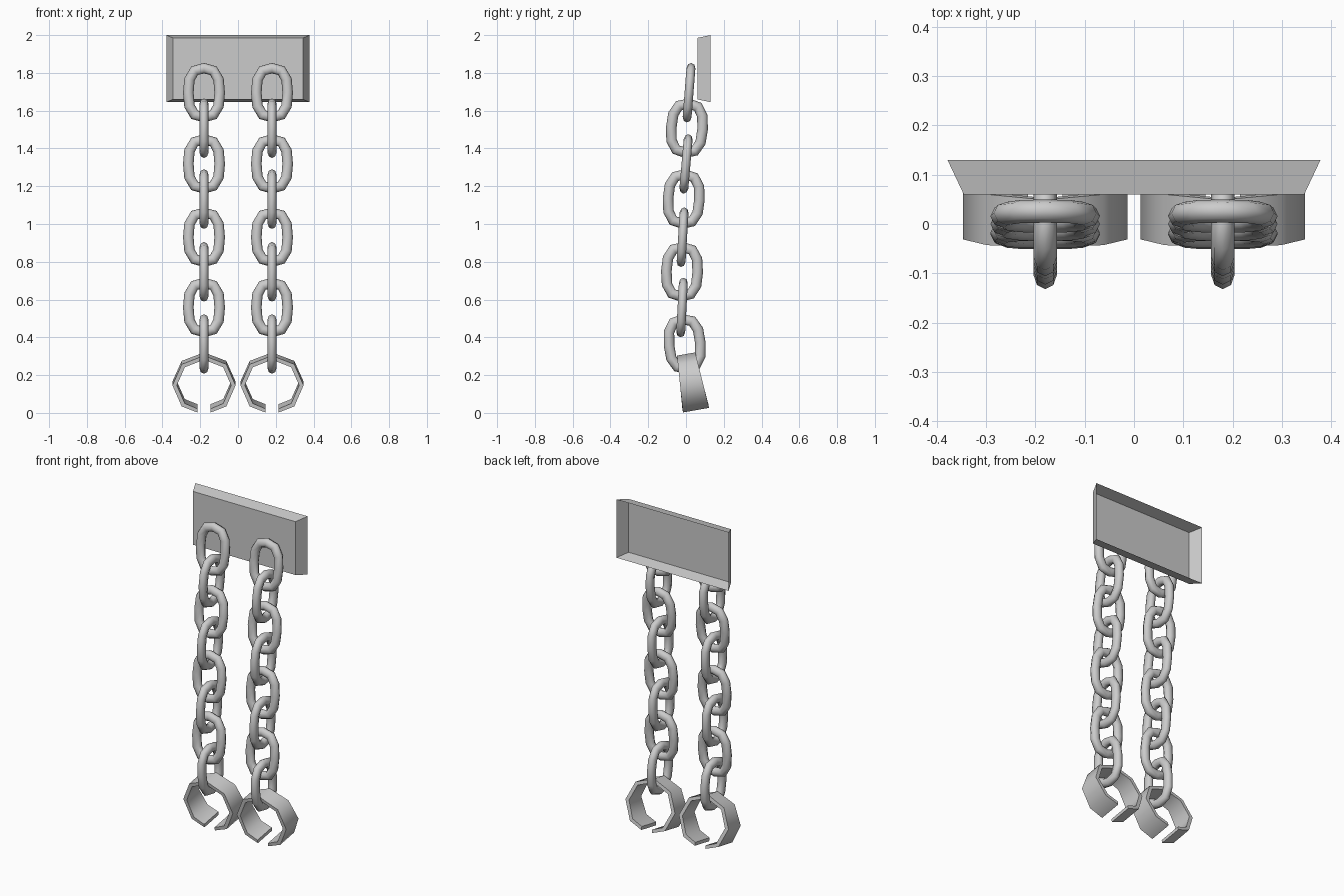
import bpy, bmesh
from math import sin, cos, pi, radians
from mathutils import Matrix

if "Cube" in bpy.data.objects:
    bpy.data.objects.remove(bpy.data.objects["Cube"])


def finish(name, bm, smooth_angle=None):
    bmesh.ops.recalc_face_normals(bm, faces=bm.faces)
    me = bpy.data.meshes.new(name)
    bm.to_mesh(me)
    bm.free()
    ob = bpy.data.objects.new(name, me)
    bpy.context.collection.objects.link(ob)
    if smooth_angle:
        bpy.ops.object.select_all(action='DESELECT')
        ob.select_set(True)
        bpy.context.view_layer.objects.active = ob
        bpy.ops.object.shade_smooth_by_angle(angle=radians(smooth_angle))
    return ob


def skin(bm, rings, closed):
    """Bridge equal-sized vertex rings with quads."""
    n, m = len(rings), len(rings[0])
    for i in range(n if closed else n - 1):
        a, b = rings[i], rings[(i + 1) % n]
        for j in range(m):
            k = (j + 1) % m
            bm.faces.new((a[j], a[k], b[k], b[j]))
    if not closed:
        bm.faces.new(rings[0])
        bm.faces.new(rings[-1])


# wall plate: bevelled tray, open at the back
bm = bmesh.new()
front = [bm.verts.new((x, 0.06, z)) for x, z in
         ((-.345, 1.66), (.345, 1.66), (.345, 1.985), (-.345, 1.985))]
back = [bm.verts.new((x, 0.13, z)) for x, z in
        ((-.378, 1.645), (.378, 1.645), (.378, 2.0), (-.378, 2.0))]
bm.faces.new(front)
for i in range(4):
    k = (i + 1) % 4
    bm.faces.new((front[i], back[i], back[k], front[k]))
plate = finish("wall_plate", bm)
# keep the front normals facing outwards
if plate.data.polygons[0].normal.y > 0:
    plate.data.flip_normals()

# chain link: 12-segment stretched ring with an oval 8-sided tube
QUAD = [(.083, 0), (.077, .07), (.05, .117), (0, .13)]
PATH = (QUAD + [(-x, z) for x, z in QUAD[-2::-1]]
        + [(-x, -z) for x, z in QUAD[1:]] + [(x, -z) for x, z in QUAD[-2:0:-1]])


def link(name, x, y, z, tilt, sideways):
    bm = bmesh.new()
    rings = []
    for i, (px, pz) in enumerate(PATH):
        ax, az = PATH[i - 1]
        bx, bz = PATH[(i + 1) % len(PATH)]
        nx, nz = bz - az, ax - bx
        d = (nx * nx + nz * nz) ** .5
        nx, nz = nx / d, nz / d
        ring = []
        for j in range(8):
            t = 2 * pi * j / 8
            r = .028 * cos(t)
            ring.append(bm.verts.new((px + nx * r, .0235 * sin(t), pz + nz * r)))
        rings.append(ring)
    skin(bm, rings, True)
    turn = Matrix.Rotation(pi / 2 if sideways else 0, 4, 'Z')
    bm.transform(Matrix.Translation((x, y, z))
                 @ Matrix.Rotation(radians(-tilt), 4, 'X') @ turn)
    finish(name, bm, 80)


# cuff: octagonal band, open at the bottom, wider towards the opening
def cuff(name, x):
    c = cos(pi / 4)
    outline = ([(-.21, -.91)]
               + [(cos(radians(a)), sin(radians(a))) for a in range(225, -46, -45)]
               + [(.21, -.91)])
    bm = bmesh.new()
    rings = []
    for u, w in outline:
        hw = .06 - .011 * w
        end = abs(u) == .21
        ui = u if end else u * .86
        rings.append([bm.verts.new(p) for p in (
            (.167 * u, -hw, .158 * w), (.167 * u, hw, .158 * w),
            (.167 * ui, hw, .158 * w * .86), (.167 * ui, -hw, .158 * w * .86))])
    skin(bm, rings, False)
    bm.transform(Matrix.Translation((x, .028, .156))
                 @ Matrix.Rotation(radians(10), 4, 'X'))
    finish(name, bm, 50)


# both hanging chains: (y, z, tilt) per link, alternating front-on and side-on
LINKS = [(.016, 1.695, 4.5), (.005, 1.507, 4), (0, 1.318, 5), (-.012, 1.132, 3),
         (-.018, .93, 3.5), (-.021, .747, 2), (-.021, .558, 3), (-.007, .365, -5)]
for side, x in (("left", -.18), ("right", .18)):
    for i, (y, z, tilt) in enumerate(LINKS):
        link(f"{side}_chain_link_{i + 1}", x, y, z, tilt, i % 2 == 1)
    cuff(f"{side}_cuff", x)
